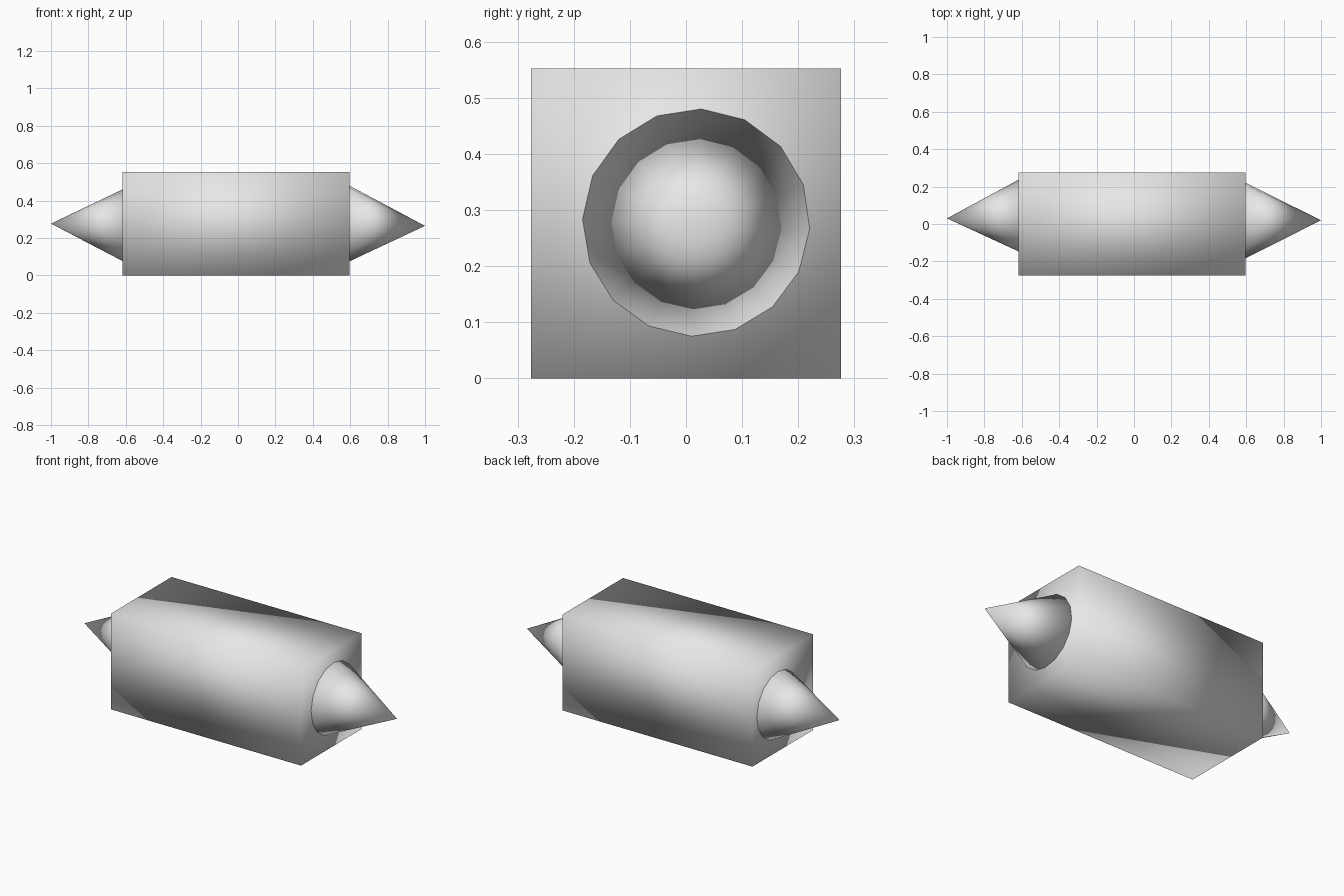
import bpy
import math
from mathutils import Vector, Quaternion

cube = bpy.data.objects.get("Cube")
if cube:
    bpy.data.objects.remove(cube, do_unlink=True)

grey = bpy.data.materials.new("plain_grey")
grey.use_nodes = True
colour = (0.8, 0.8, 0.8, 1)
grey.diffuse_color = colour
grey.node_tree.nodes["Principled BSDF"].inputs["Base Color"].default_value = colour


def finish(name):
    obj = bpy.context.object
    obj.name = name
    obj.data.materials.append(grey)
    bpy.ops.object.shade_smooth()
    return obj


def spike(name, tip, root, roll, depth=0.45):
    """Tilted cone whose base is buried in the body."""
    tip = Vector(tip)
    axis = (tip - Vector(root)).normalized()
    bpy.ops.mesh.primitive_cone_add(vertices=16, radius1=depth * 0.5, radius2=0,
                                    depth=depth, location=tip - axis * depth / 2)
    obj = finish(name)
    turn = Quaternion((0, 0, 1), math.radians(roll))
    obj.rotation_euler = (axis.to_track_quat('Z', 'Y') @ turn).to_euler()


# Long square body, smooth shaded across its corners
bpy.ops.mesh.primitive_cube_add(size=1, location=(-0.011, 0, 0.276))
bpy.context.object.scale = (1.212, 0.552, 0.552)
bpy.ops.object.transform_apply(location=False, rotation=False, scale=True)
finish("body")

# A spike on each end
spike("left_spike", (1, 0.02, 0.265), (0.595, 0.0185, 0.275), -2.4)
spike("right_spike", (-1, 0.03, 0.277), (-0.617, 0.042, 0.27), 0)
